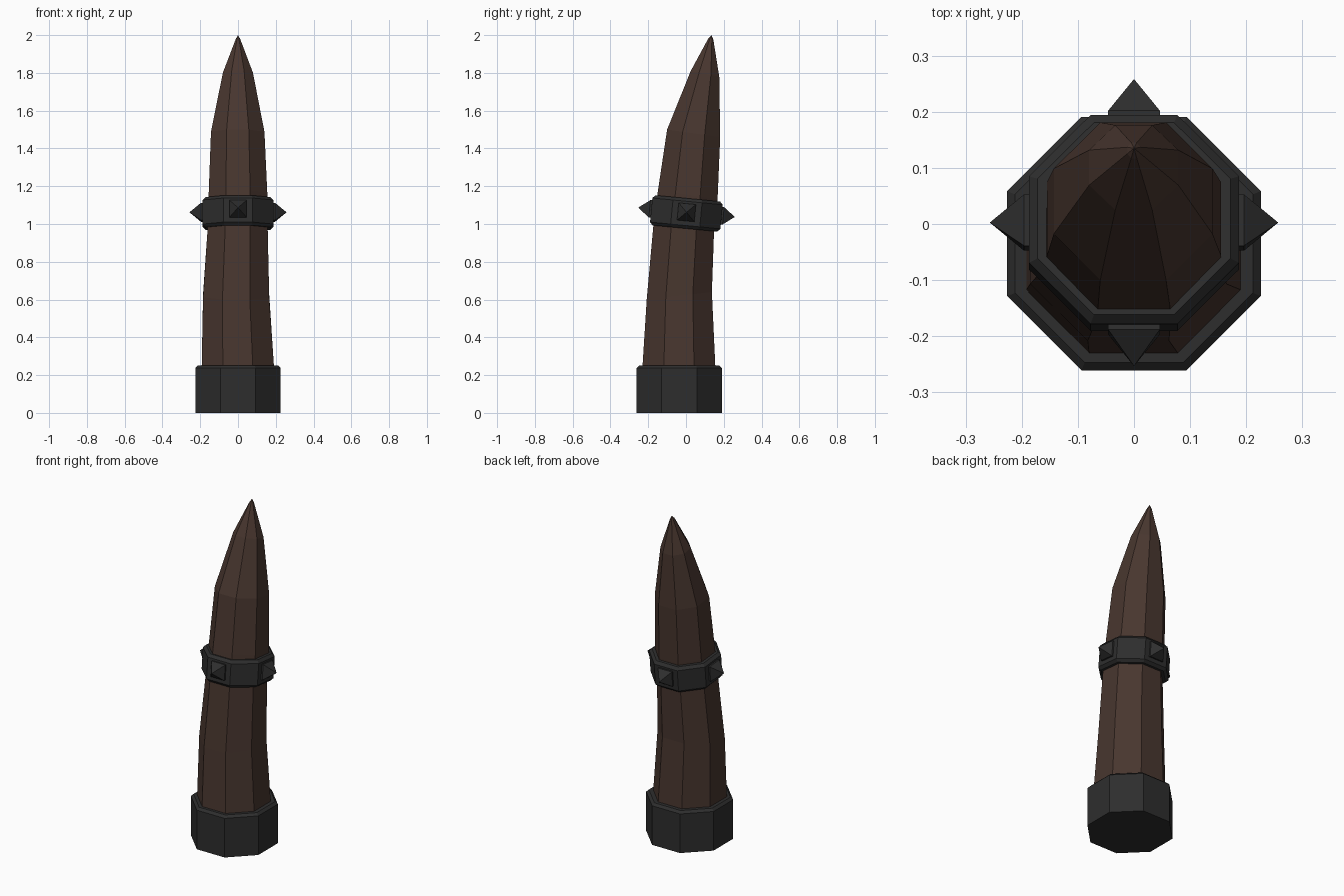
import bpy, bmesh, math
from mathutils import Matrix, Vector

if "Cube" in bpy.data.objects:
    bpy.data.objects.remove(bpy.data.objects["Cube"])


def material(name, rgb):
    m = bpy.data.materials.new(name)
    m.diffuse_color = (*rgb, 1)
    m.use_nodes = True
    m.node_tree.nodes["Principled BSDF"].inputs["Base Color"].default_value = m.diffuse_color
    return m


WOOD = material("dark_wood", (0.065, 0.037, 0.028))
IRON = material("dark_iron", (0.027, 0.027, 0.027))


def loft(name, rings, mat, tip=None, matrix=None):
    """Octagonal loft; ring = (x0, x1, y0, y1, z_front, z_back), flats face the axes."""
    bm = bmesh.new()
    k = 1 / math.cos(math.pi / 8)
    loops = []
    for x0, x1, y0, y1, zf, zb in rings:
        cx, cy, rx, ry = (x0 + x1) / 2, (y0 + y1) / 2, (x1 - x0) / 2, (y1 - y0) / 2
        loop = []
        for i in range(8):
            a = (i + 0.5) * math.pi / 4
            s = math.sin(a) * k
            z = (zf + zb) / 2 + s * (zb - zf) / 2
            loop.append(bm.verts.new((cx + rx * k * math.cos(a), cy + ry * s, z)))
        loops.append(loop)
    for a, b in zip(loops, loops[1:]):
        for i in range(8):
            j = (i + 1) % 8
            bm.faces.new((a[i], a[j], b[j], b[i]))
    bm.faces.new(loops[0][::-1])
    if tip:
        t = bm.verts.new(tip)
        for i in range(8):
            bm.faces.new((loops[-1][i], loops[-1][(i + 1) % 8], t))
    else:
        bm.faces.new(loops[-1])
    return finish(name, bm, mat, matrix)


def finish(name, bm, mat, matrix=None):
    if matrix:
        bm.transform(matrix)
    bmesh.ops.recalc_face_normals(bm, faces=bm.faces)
    me = bpy.data.meshes.new(name)
    bm.to_mesh(me)
    bm.free()
    me.materials.append(mat)
    ob = bpy.data.objects.new(name, me)
    bpy.context.collection.objects.link(ob)
    return ob


def even(r, z, cy=0.0):
    return (-r, r, cy - r, cy + r, z, z)


# Bent wooden stake
loft("wooden_stake", [
    (-0.192, 0.195, -0.235, 0.160, 0.06, 0.06),
    (-0.192, 0.190, -0.230, 0.155, 0.25, 0.25),
    (-0.185, 0.165, -0.208, 0.137, 0.60, 0.64),
    (-0.160, 0.157, -0.172, 0.148, 1.00, 0.95),
    (-0.155, 0.155, -0.148, 0.167, 1.18, 1.13),
    (-0.143, 0.140, -0.100, 0.181, 1.50, 1.46),
    (-0.080, 0.079, 0.025, 0.176, 1.81, 1.78),
    (-0.012, 0.012, 0.117, 0.145, 1.98, 1.975),
], WOOD, tip=(0, 0.135, 2.0))

# Iron foot collar with a chamfered top
loft("foot_collar", [even(0.226, 0, -0.035), even(0.226, 0.237, -0.035),
                     even(0.212, 0.251, -0.035)], IRON)

# Tilted iron band with chamfered rims
tilt = Matrix.Translation((0, 0.002, 1.056)) @ Matrix.Rotation(math.radians(-5.5), 4, 'X')
loft("iron_band", [even(0.172, -0.08), even(0.187, -0.064),
                   even(0.187, 0.064), even(0.172, 0.08)], IRON, matrix=tilt)

# Four pyramid studs on the band
for n, side in enumerate(("right", "back", "left", "front")):
    bm = bmesh.new()
    h = 0.046
    corners = [(-h, -h), (h, -h), (h, h), (-h, h)]
    inner = [bm.verts.new((0.18, a, b)) for a, b in corners]
    outer = [bm.verts.new((0.196, a, b)) for a, b in corners]
    tip = bm.verts.new((0.257, 0, 0))
    bm.faces.new(inner)
    for i in range(4):
        j = (i + 1) % 4
        bm.faces.new((inner[i], inner[j], outer[j], outer[i]))
        bm.faces.new((outer[i], outer[j], tip))
    finish("stud_" + side, bm, IRON,
           tilt @ Matrix.Translation((0, 0, 0.006)) @ Matrix.Rotation(n * math.pi / 2, 4, 'Z'))
